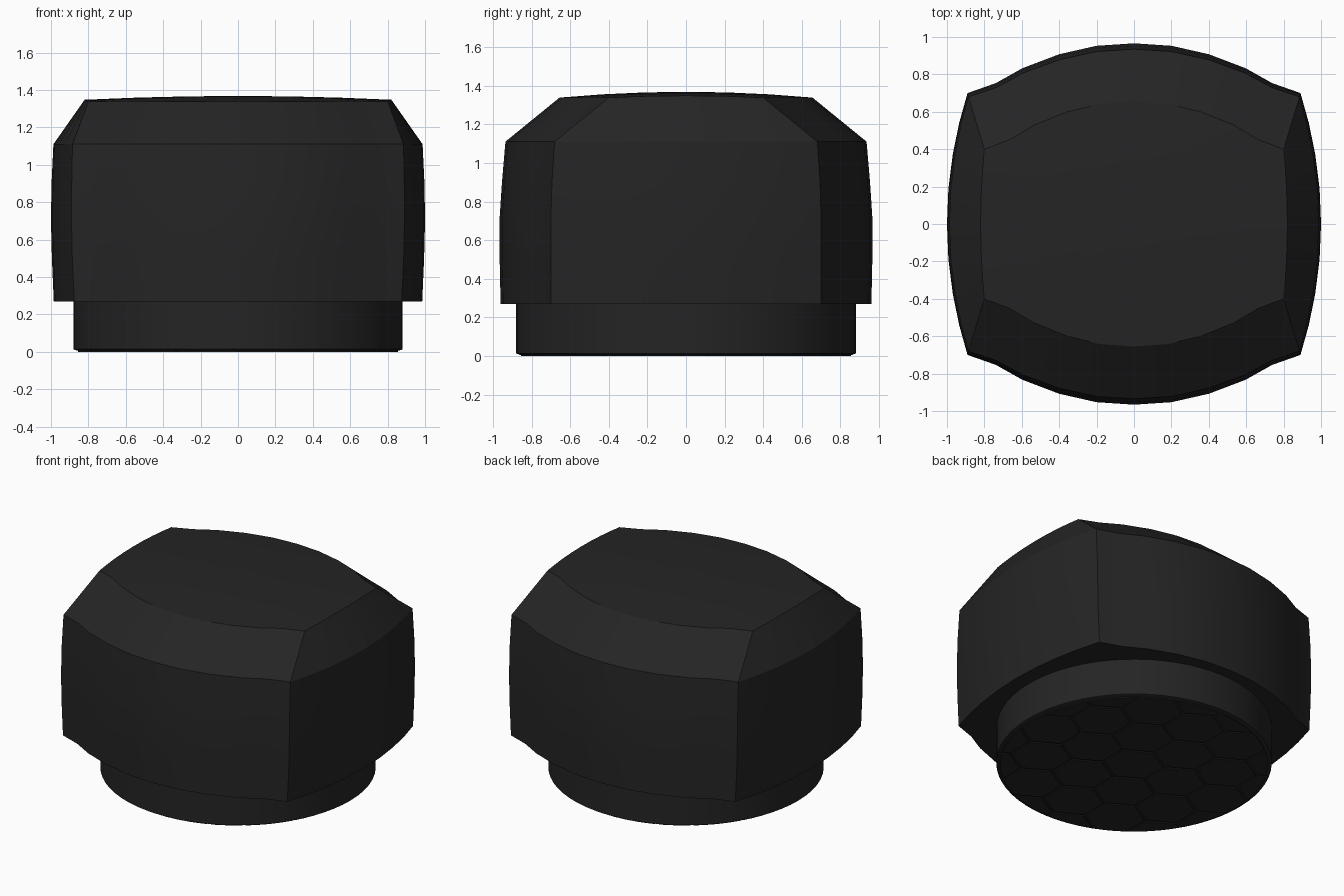
import bpy, bmesh, math
from mathutils import Vector

cube = bpy.data.objects.get("Cube")
if cube:
    bpy.data.objects.remove(cube)

black = bpy.data.materials.new("black plastic")
black.use_nodes = True
color = (0.018, 0.018, 0.018, 1)
black.diffuse_color = color
bsdf = black.node_tree.nodes["Principled BSDF"]
bsdf.inputs["Base Color"].default_value = color
bsdf.inputs["Roughness"].default_value = 0.6


def finish(name, bm, angle=30):
    bmesh.ops.recalc_face_normals(bm, faces=bm.faces)
    mesh = bpy.data.meshes.new(name)
    bm.to_mesh(mesh)
    bm.free()
    mesh.materials.append(black)
    obj = bpy.data.objects.new(name, mesh)
    bpy.context.collection.objects.link(obj)
    bpy.ops.object.select_all(action="DESELECT")
    obj.select_set(True)
    bpy.context.view_layer.objects.active = obj
    bpy.ops.object.shade_smooth_by_angle(angle=math.radians(angle))
    return obj


def bridge(bm, lower, upper):
    n = len(lower)
    for i in range(n):
        j = (i + 1) % n
        bm.faces.new((lower[i], lower[j], upper[j], upper[i]))


# Bulge fractions along half of the wide front and half of the shallow side
FRONT = [(0, 1), (.225, .95), (.45, .78), (.67, .5), (.83, .2), (1, 0)]
SIDE = [(.77, .41), (.53, .72), (.27, .93), (0, 1)]


def outline(cx, cy, bx, by):
    """Closed outline with corners (cx, cy) and bulges reaching bx and by."""
    quarter = [(cx * t, cy + (by - cy) * f) for t, f in FRONT]
    quarter += [(cx + (bx - cx) * f, cy * t) for t, f in SIDE]
    half = quarter + [(x, -y) for x, y in quarter[-2::-1]]
    return half + [(-x, y) for x, y in half[-2:0:-1]]


def dome(x, y):
    return 1.368 - .03 * x * x - .07 * y * y


# Cap body: bulged walls, chamfer and domed top
bm = bmesh.new()
rings = []
for z, *size in [(.27, .875, .70, .985, .96), (.5, .886, .70, .995, .965),
                 (.7, .89, .70, 1.0, .966), (.9, .889, .694, .997, .953),
                 (1.11, .885, .68, .987, .935)]:
    rings.append([bm.verts.new((x, y, z)) for x, y in outline(*size)])
for s in (1, .66, .33):
    rings.append([bm.verts.new((x * s, y * s, dome(x * s, y * s)))
                  for x, y in outline(.80, .40, .82, .655)])
for a, b in zip(rings, rings[1:]):
    bridge(bm, a, b)
bm.faces.new(rings[0])
tip = bm.verts.new((0, 0, dome(0, 0)))
for i, v in enumerate(rings[-1]):
    bm.faces.new((v, rings[-1][(i + 1) % len(rings[-1])], tip))
finish("cap_body", bm)

# Round collar under the cap
SEG = 64
bm = bmesh.new()
rings = []
for r, z in [(.86, .006), (.88, .014), (.88, .29)]:
    rings.append([bm.verts.new((r * math.cos(math.tau * i / SEG),
                                r * math.sin(math.tau * i / SEG), z)) for i in range(SEG)])
for a, b in zip(rings, rings[1:]):
    bridge(bm, a, b)
bm.faces.new(rings[0])
bm.faces.new(rings[-1])
finish("round_collar", bm)

# Honeycomb pads on the underside, trimmed to the round edge
bm = bmesh.new()
R, GAP = .2, .01
for row in range(-4, 5):
    for col in range(-4, 5):
        cx = (col + .5 * (row % 2)) * R * math.sqrt(3)
        cy = row * R * 1.5
        if math.hypot(cx, cy) > 1:
            continue
        pts = [(cx + (R - GAP) * math.sin(math.tau * k / 6),
                cy + (R - GAP) * math.cos(math.tau * k / 6)) for k in range(6)]
        bm.faces.new([bm.verts.new((x, y, 0)) for x, y in pts])
for i in range(SEG):
    d = Vector((math.cos(math.tau * i / SEG), math.sin(math.tau * i / SEG), 0))
    bmesh.ops.bisect_plane(bm, geom=bm.verts[:] + bm.edges[:] + bm.faces[:],
                           plane_co=d * .855, plane_no=d, clear_outer=True)
pads = bmesh.ops.extrude_face_region(bm, geom=bm.faces[:], use_keep_orig=True)
bmesh.ops.translate(bm, vec=(0, 0, .007),
                    verts=[g for g in pads["geom"] if isinstance(g, bmesh.types.BMVert)])
finish("honeycomb_pads", bm)
